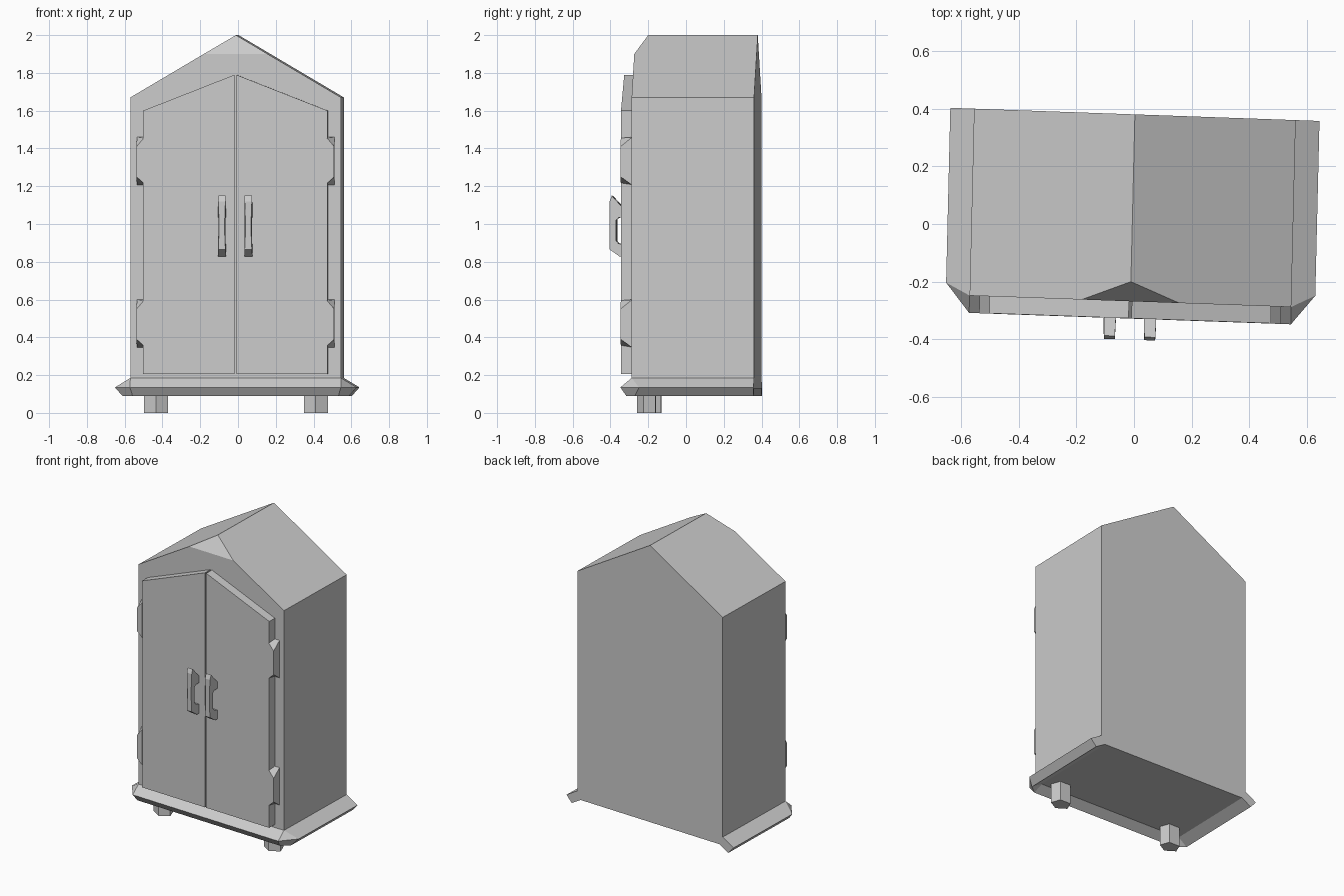
import bpy, bmesh
from math import sin, cos, tau
from mathutils import Matrix, Vector

if "Cube" in bpy.data.objects:
    bpy.data.objects.remove(bpy.data.objects["Cube"])

# Whole cabinet is slightly skewed around z and shifted off centre
SKEW = Matrix(((1, 0.024, 0, -0.006), (-0.0355, 1, 0, 0), (0, 0, 1, 0), (0, 0, 0, 1)))
FRONT, BACK, DOOR = -0.268, 0.38, -0.327


def finish(bm, name):
    bmesh.ops.remove_doubles(bm, verts=bm.verts, dist=1e-5)
    bmesh.ops.recalc_face_normals(bm, faces=bm.faces)
    bm.transform(SKEW)
    mesh = bpy.data.meshes.new(name)
    bm.to_mesh(mesh)
    bm.free()
    obj = bpy.data.objects.new(name, mesh)
    bpy.context.collection.objects.link(obj)
    return obj


def loft(loops, closed=False):
    """Skin equal-length closed loops; cap the ends unless closed."""
    bm = bmesh.new()
    rings = [[bm.verts.new(p) for p in loop] for loop in loops]
    n = len(rings[0])
    for a, b in zip(rings, rings[1:]):
        for i in range(n):
            j = (i + 1) % n
            bm.faces.new((a[i], a[j], b[j], b[i]))
    bm.faces.new(rings[0])
    bm.faces.new(rings[-1])
    return bm


def prism_y(profile, y0, y1):
    return loft([[(x, y, z) for x, z in profile] for y in (y0, y1)])


# Body with pitched roof, front tip of the ridge cut off
W = 0.5575
bm = prism_y([(-W, 0.13), (W, 0.13), (W, 1.67), (0, 2.0), (-W, 1.67)], FRONT, BACK)
cut = bmesh.ops.bisect_plane(bm, geom=bm.verts[:] + bm.edges[:] + bm.faces[:],
                             plane_co=(0, FRONT, 1.9), plane_no=Vector((0, -0.1, 0.068)),
                             clear_outer=True)
edges = [e for e in cut["geom_cut"] if isinstance(e, bmesh.types.BMEdge)]
bmesh.ops.holes_fill(bm, edges=bm.edges[:])
finish(bm, "cabinet_body")

# Base moulding: diamond section swept around left, front and right
# (side x, side end y, front corner x, front y, z)
section = [(W, FRONT, W, FRONT, 0.185), (0.64, -0.226, 0.558, -0.328, 0.135),
           (0.60, -0.25, 0.545, -0.297, 0.09), (0.53, -0.24, 0.53, -0.24, 0.131)]
loops = [[(-s[0], BACK, s[4]) for s in section],
         [(-s[0], s[1], s[4]) for s in section],
         [(-s[2], s[3], s[4]) for s in section]]
loops += [[(-x, y, z) for x, y, z in loop] for loop in reversed(loops)]
bm = loft(loops)
bmesh.ops.dissolve_degenerate(bm, dist=1e-5, edges=bm.edges[:])
finish(bm, "base_moulding")

for side, s in (("left", -1), ("right", 1)):
    # Door with sloped top
    door = [(0.005, 0.205), (0.488, 0.205), (0.488, 1.60), (0.005, 1.79)]
    finish(prism_y([(s * x, z) for x, z in door], DOOR, FRONT + 0.002), side + "_door")

    # Hinges with cut corners
    for level, z in (("upper", 1.205), ("lower", 0.345)):
        back = [(0.485, z), (0.523, z), (0.523, z + 0.255), (0.485, z + 0.255)]
        face = [(0.485, z + 0.01), (0.523, z + 0.045), (0.523, z + 0.205), (0.485, z + 0.25)]
        finish(loft([[(s * x, FRONT + 0.002, h) for x, h in back],
                     [(s * x, DOOR - 0.001, h) for x, h in face]]),
               f"{side}_{level}_hinge")

    # Handle: side profile (y, z, half width), waisted in the middle
    grip = [(-0.326, 1.08, .021), (-0.39, 1.15, .019), (-0.401, 1.12, .019),
            (-0.401, 1.02, .015), (-0.401, 0.95, .015), (-0.401, 0.865, .019),
            (-0.35, 0.829, .021), (-0.326, 0.829, .021), (-0.326, 0.89, .021),
            (-0.355, 0.897, .019), (-0.367, 0.912, .017), (-0.367, 1.02, .017),
            (-0.355, 1.033, .019), (-0.326, 1.035, .021)]
    finish(loft([[(s * 0.07 + k * w, y, z) for y, z, w in grip] for k in (-1, 1)]),
           side + "_handle")

    # Five-sided front foot, pointing forward
    ring = [(s * 0.423 + 0.0665 * sin(i * tau / 5), -0.19 - 0.055 * cos(i * tau / 5))
            for i in range(5)]
    finish(loft([[(x, y, z) for x, y in ring] for z in (0, 0.135)]), side + "_front_foot")
